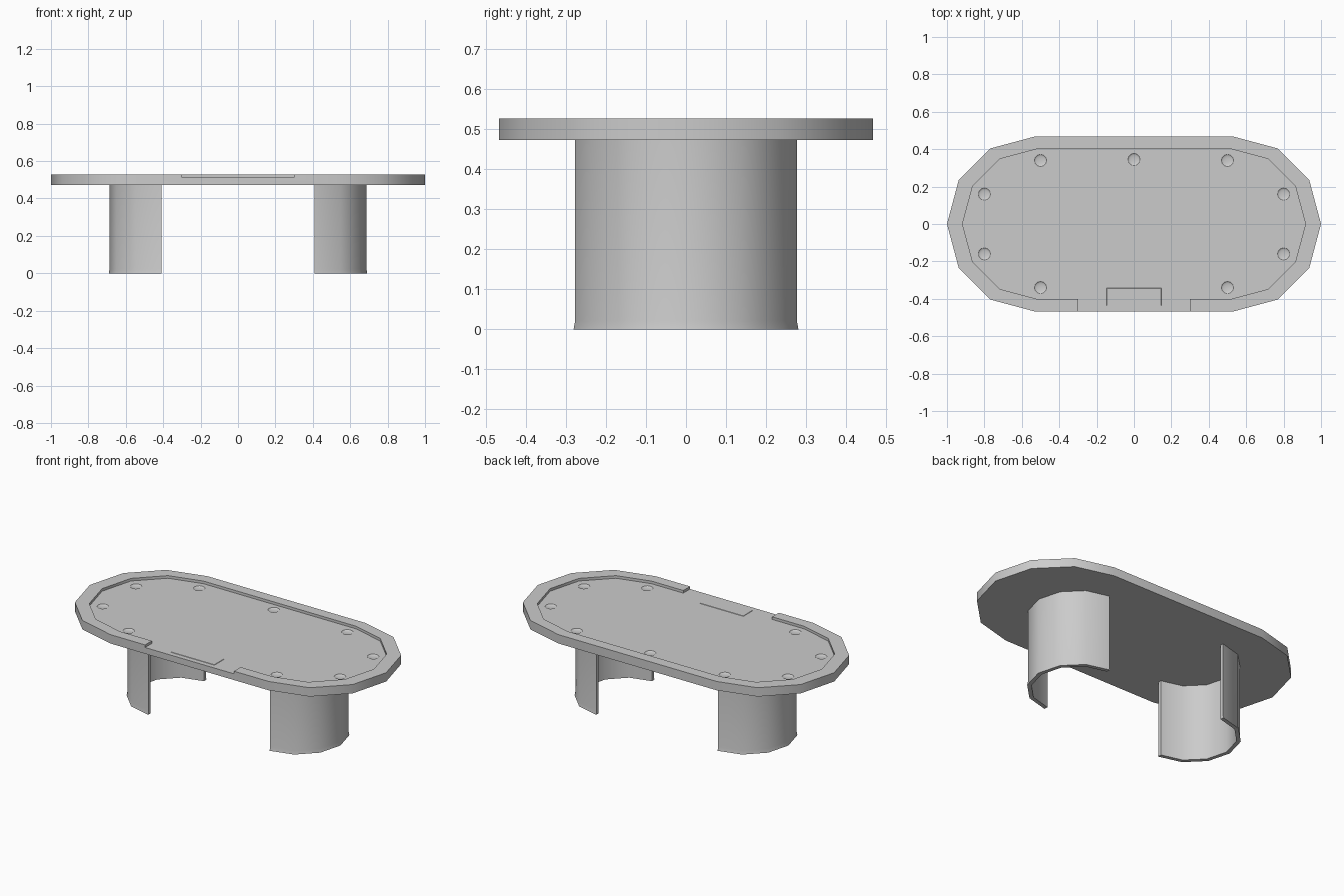
import bpy, bmesh
from math import cos, sin, radians

cube = bpy.data.objects.get("Cube")
if cube:
    bpy.data.objects.remove(cube, do_unlink=True)

grey = bpy.data.materials.new("plain grey")
grey.use_nodes = True
grey.diffuse_color = (0.6, 0.6, 0.6, 1)
grey.node_tree.nodes["Principled BSDF"].inputs["Base Color"].default_value = (0.6, 0.6, 0.6, 1)

TOP, FELT, UNDER = 0.527, 0.511, 0.473


def finish(name, bm):
    bmesh.ops.recalc_face_normals(bm, faces=bm.faces)
    mesh = bpy.data.meshes.new(name)
    bm.to_mesh(mesh)
    bm.free()
    mesh.materials.append(grey)
    obj = bpy.data.objects.new(name, mesh)
    bpy.context.collection.objects.link(obj)
    return obj


def arc(cx, r, start):
    """Half circle in six steps."""
    return [(cx + r * cos(radians(start + 30 * i)), r * sin(radians(start + 30 * i)))
            for i in range(7)]


def stadium(c, r):
    return arc(c, r, -90) + arc(-c, r, 90)


def prism(name, outline, z0, z1):
    bm = bmesh.new()
    face = bm.faces.new([bm.verts.new((x, y, z0)) for x, y in outline])
    up = bmesh.ops.extrude_face_region(bm, geom=[face])["geom"]
    verts = [v for v in up if isinstance(v, bmesh.types.BMVert)]
    bmesh.ops.translate(bm, verts=verts, vec=(0, 0, z1 - z0))
    return finish(name, bm)


def activate(obj):
    bpy.ops.object.select_all(action='DESELECT')
    obj.select_set(True)
    bpy.context.view_layer.objects.active = obj


def smooth(obj):
    activate(obj)
    bpy.ops.object.shade_smooth_by_angle(angle=radians(35))


def cut(obj, cutter):
    mod = obj.modifiers.new("cut", 'BOOLEAN')
    mod.operation = 'DIFFERENCE'
    mod.solver = 'EXACT'
    mod.object = cutter
    activate(obj)
    bpy.ops.object.modifier_apply(modifier=mod.name)
    bpy.data.objects.remove(cutter, do_unlink=True)


# Table top: slab with a sunken playing surface, open at the front
table_top = prism("table_top", stadium(0.533, 0.467), UNDER, TOP)
gap = [(-0.3, -0.402), (-0.3, -0.6), (0.3, -0.6), (0.3, -0.402)]
cut(table_top, prism("surface_cutter", stadium(0.515, 0.402) + gap, FELT, 0.6))

# Shallow cup dimples around the playing surface
spots = [(0, 0.345)] + [(sx * x, sy * y) for x, y in ((0.5, 0.34), (0.8, 0.16))
                        for sx in (-1, 1) for sy in (-1, 1)]
bm = bmesh.new()
for x, y in spots:
    ball = bmesh.ops.create_uvsphere(bm, u_segments=12, v_segments=8, radius=1)["verts"]
    bmesh.ops.scale(bm, verts=ball, vec=(0.033, 0.033, 0.007))
    bmesh.ops.translate(bm, verts=ball, vec=(x, y, FELT + 0.0005))
cut(table_top, finish("dimple_cutter", bm))
smooth(table_top)

# Low tray in front of the open side
bm = bmesh.new()
bmesh.ops.create_cube(bm, size=1)
for v in bm.verts:
    inset = 0.01 if v.co.z > 0 else 0
    v.co.x *= 0.3 - inset
    v.co.y = v.co.y * (0.1 - inset) - 0.39
    v.co.z = FELT + (0.002 if v.co.z > 0 else -0.004)
finish("dealer_tray", bm)

# Half-round hollow legs, open towards the middle, with a flared foot
rings = [(0.257, 0.0), (0.281, 0.0), (0.277, 0.022), (0.277, UNDER), (0.257, UNDER)]
for name, side in (("left_leg", 1), ("right_leg", -1)):
    bm = bmesh.new()
    loops = [[bm.verts.new((side * x, y, z)) for x, y in arc(0.41, r, -90)] for r, z in rings]
    for a, b in zip(loops, loops[1:] + loops[:1]):
        for i in range(6):
            bm.faces.new((a[i], a[i + 1], b[i + 1], b[i]))
    for end in (0, 6):
        bm.faces.new([loop[end] for loop in loops])
    smooth(finish(name, bm))
